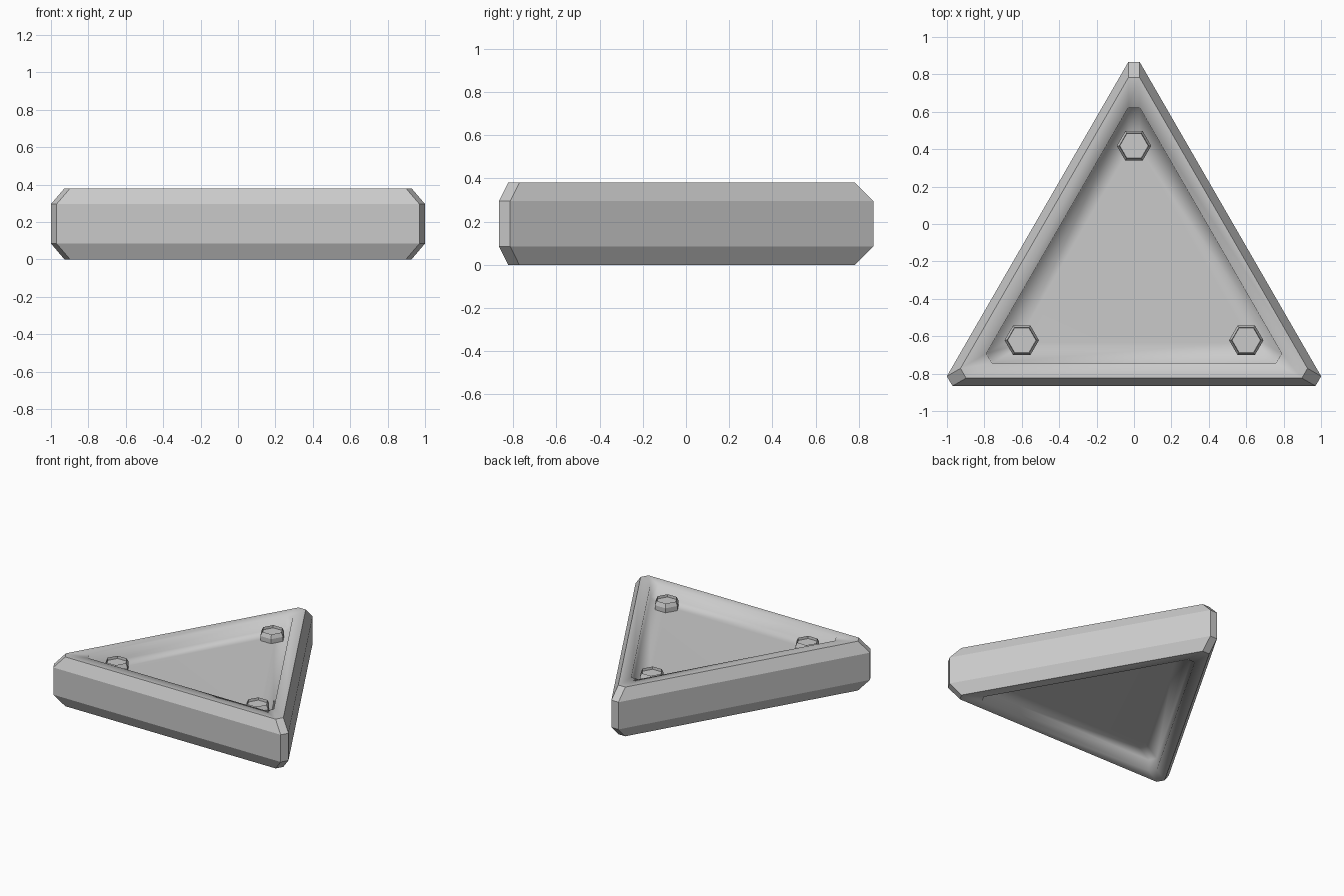
import bpy, bmesh
from math import radians, sin, cos, pi, sqrt

cube = bpy.data.objects.get("Cube")
if cube:
    bpy.data.objects.remove(cube, do_unlink=True)

HEIGHT = 0.38
CENTRE_Y = -0.271   # centroid of the triangle
CORNER_CUT = 0.052  # depth of the clipped tips

grey = bpy.data.materials.new("plain grey")
grey.use_nodes = True
colour = (0.59, 0.59, 0.59, 1)
grey.diffuse_color = colour
grey.node_tree.nodes["Principled BSDF"].inputs["Base Color"].default_value = colour


def clipped_triangle(r):
    """Six corners of a triangle of inradius r with its tips cut off."""
    tip = 2 * r - CORNER_CUT
    half = CORNER_CUT / sqrt(3)
    points = []
    for i in range(3):
        a = radians(90 + 120 * i)
        for side in (-half, half):
            points.append((tip * cos(a) - side * sin(a),
                           CENTRE_Y + tip * sin(a) + side * cos(a)))
    return points


def hexagon(r, x, y):
    return [(x + r * cos(i * pi / 3), y + r * sin(i * pi / 3)) for i in range(6)]


def loft(name, rings, sharp_rings=None):
    """Join stacked outlines (points, z); smooth shading if sharp rings are given."""
    bm = bmesh.new()
    loops = [[bm.verts.new((x, y, z)) for x, y in pts] for pts, z in rings]
    for low, high in zip(loops, loops[1:]):
        for i in range(6):
            j = (i + 1) % 6
            bm.faces.new((low[i], low[j], high[j], high[i]))
    bm.faces.new(loops[0][::-1])
    bm.faces.new(loops[-1])
    if sharp_rings is not None:
        for f in bm.faces:
            f.smooth = True
        outside = {v for k in sharp_rings for v in loops[k]}
        for e in bm.edges:
            e.smooth = not set(e.verts) <= outside
    bmesh.ops.recalc_face_normals(bm, faces=bm.faces)
    mesh = bpy.data.meshes.new(name)
    bm.to_mesh(mesh)
    bm.free()
    mesh.materials.append(grey)
    obj = bpy.data.objects.new(name, mesh)
    bpy.context.collection.objects.link(obj)
    return obj


# Triangular plate: chamfered edge, flat rim, steep wall and floor on both sides
upper = [(0.595, 0.295), (0.553, 0.38), (0.473, 0.378),
         (0.471, 0.292), (0.36, 0.29)]
profile = [(r, HEIGHT - z) for r, z in reversed(upper)] + upper
n = len(upper)
loft("triangular_plate", [(clipped_triangle(r), z) for r, z in profile],
     sharp_rings=range(n - 2, n + 2))

# Hexagonal bolt heads with a shallow socket, near each corner of the top floor
for i, place in enumerate(("back", "left", "right")):
    a = radians(90 - 120 * i)
    x, y = 0.693 * cos(a), CENTRE_Y - 0.004 + 0.693 * sin(a)
    loft(place + "_bolt", [(hexagon(0.092, x, y), 0.28),
                           (hexagon(0.092, x, y), 0.325),
                           (hexagon(0.078, x, y), 0.355),
                           (hexagon(0.076, x, y), 0.335)])
